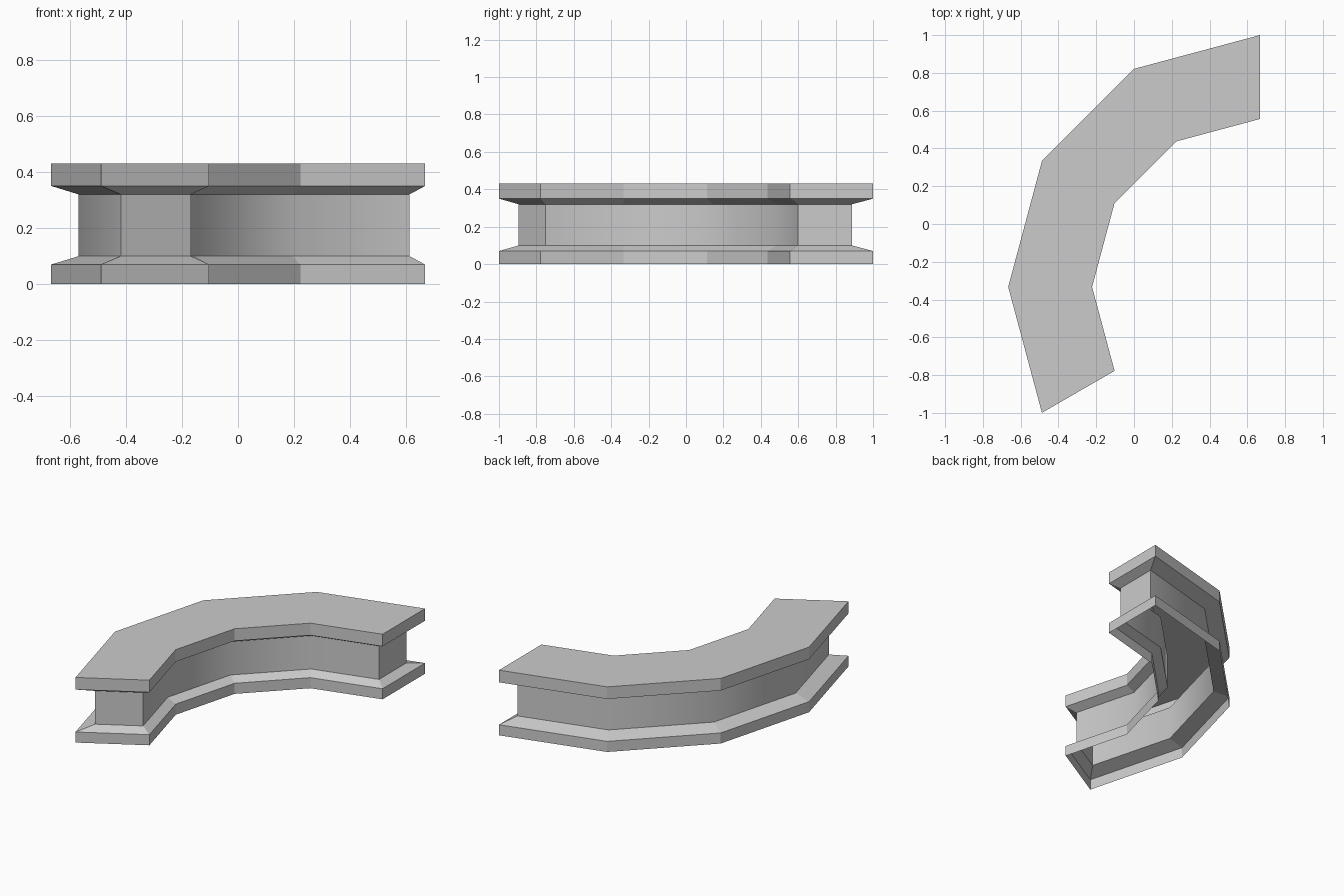
import bpy
import bmesh
from math import cos, radians
from mathutils import Matrix, Vector

cube = bpy.data.objects.get("Cube")
if cube:
    bpy.data.objects.remove(cube, do_unlink=True)

ARC_CENTRE = Vector((0.667, -0.333, 0))
ANGLES = [90, 120, 150, 180, 210]
OUTER, INNER = 1.333, 0.889
SIDE_OUT, SIDE_IN, END_INSET = 0.098, 0.058, 0.056

grey = bpy.data.materials.new("plain grey")
grey.use_nodes = True
colour = (0.6, 0.6, 0.6, 1)
grey.diffuse_color = colour
grey.node_tree.nodes["Principled BSDF"].inputs["Base Color"].default_value = colour


def arc(radius, end_inset):
    """Faceted arc whose two ends are pulled back along their segments."""
    pts = [ARC_CENTRE + Matrix.Rotation(radians(a), 3, "Z") @ Vector((radius, 0, 0))
           for a in ANGLES]
    slide = end_inset / cos(radians(15))
    first = pts[0] + (pts[1] - pts[0]).normalized() * slide
    last = pts[-1] + (pts[-2] - pts[-1]).normalized() * slide
    return [first] + pts[1:-1] + [last]


def outline(inset):
    """Closed counter-clockwise footprint, either full size or recessed."""
    outer = arc(OUTER - SIDE_OUT * inset, END_INSET * inset)
    inner = arc(INNER + SIDE_IN * inset, END_INSET * inset)
    return outer + inner[::-1]


# Height and recess of each level: plinth, slope, neck, slope, top slab
LEVELS = [(0, 0), (0.07, 0), (0.10, 1), (0.32, 1), (0.35, 0), (0.43, 0)]
NECK = 2

bm = bmesh.new()
rings = [[bm.verts.new((p.x, p.y, z)) for p in outline(inset)] for z, inset in LEVELS]
n = len(rings[0])
seg = len(ANGLES)

# Walls; the long neck sides are smooth, everything else is flat
for level, (low, high) in enumerate(zip(rings, rings[1:])):
    for i in range(n):
        j = (i + 1) % n
        face = bm.faces.new((low[i], low[j], high[j], high[i]))
        is_end = i in (seg - 1, n - 1)
        face.smooth = level == NECK and not is_end

# Top surface; the underside stays open
top = rings[-1]
for i in range(seg - 1):
    bm.faces.new((top[i], top[i + 1], top[n - 2 - i], top[n - 1 - i]))

mesh = bpy.data.meshes.new("curved_counter")
bm.to_mesh(mesh)
bm.free()
mesh.materials.append(grey)
counter = bpy.data.objects.new("curved_counter", mesh)
bpy.context.collection.objects.link(counter)
